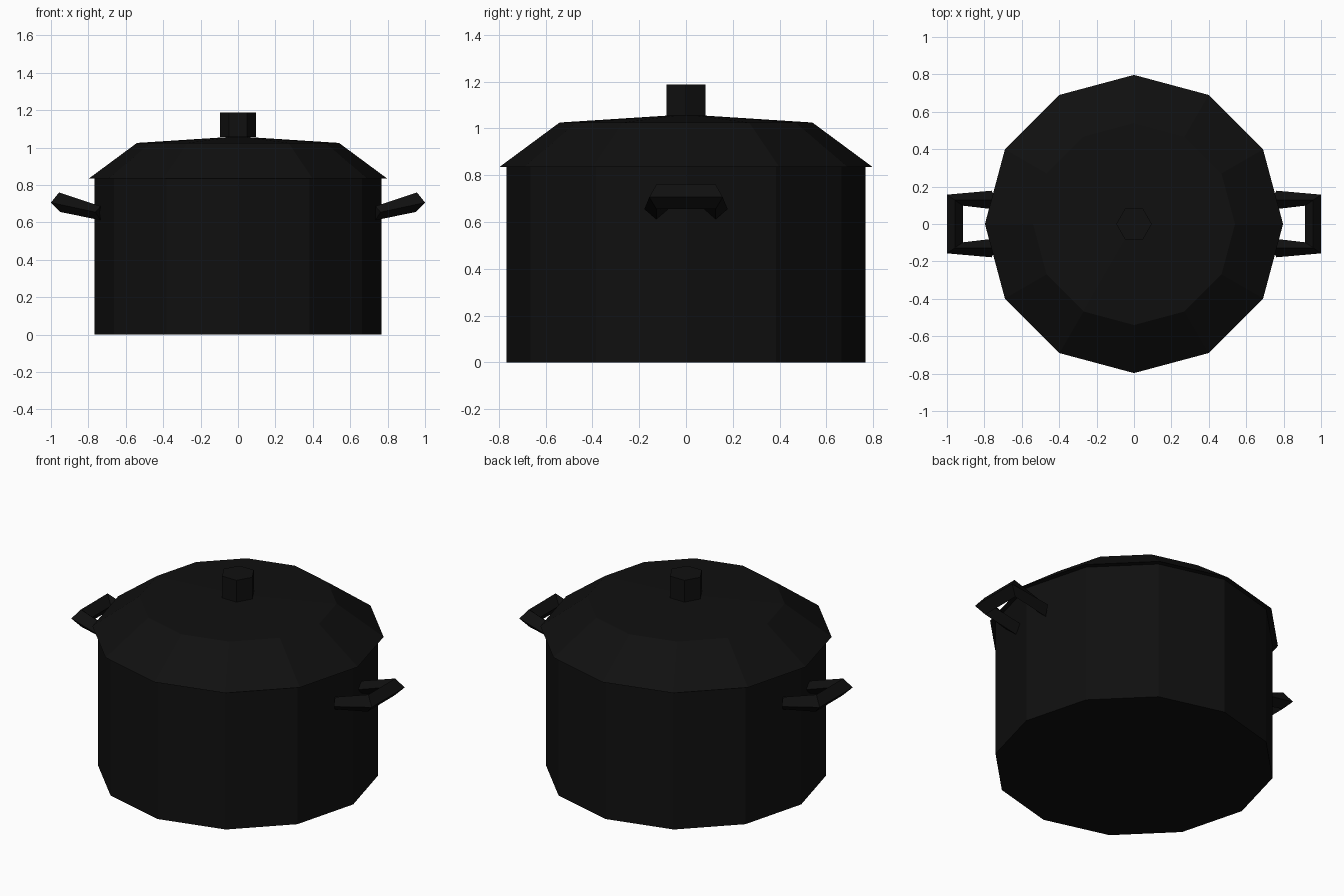
import bpy, math

if "Cube" in bpy.data.objects:
    bpy.data.objects.remove(bpy.data.objects["Cube"])

black = bpy.data.materials.new("near black enamel")
black.diffuse_color = (0.005, 0.005, 0.005, 1)
black.use_nodes = True
black.node_tree.nodes["Principled BSDF"].inputs["Base Color"].default_value = black.diffuse_color


def make(name, verts, faces):
    mesh = bpy.data.meshes.new(name)
    mesh.from_pydata(verts, [], faces)
    mesh.materials.append(black)
    mesh.update()
    obj = bpy.data.objects.new(name, mesh)
    bpy.context.collection.objects.link(obj)
    return obj


def lathe(name, profile, sides):
    """Faceted turned part; profile is (radius, z) from bottom to top."""
    verts, faces = [], []
    for r, z in profile:
        for i in range(sides):
            a = math.tau * i / sides
            verts.append((r * math.cos(a), r * math.sin(a), z))
    for k in range(len(profile) - 1):
        for i in range(sides):
            j = (i + 1) % sides
            faces.append((k * sides + i, k * sides + j,
                          (k + 1) * sides + j, (k + 1) * sides + i))
    top = (len(profile) - 1) * sides
    faces.append(tuple(reversed(range(sides))))
    faces.append(tuple(range(top, top + sides)))
    return make(name, verts, faces)


# Pot, lid and hexagonal knob
lathe("pot_body", [(0.767, 0), (0.767, 0.836)], 12)
lathe("lid", [(0.797, 0.835), (0.54, 1.025), (0.01, 1.059)], 12)
lathe("lid_knob", [(0.095, 1.056), (0.095, 1.187)], 6)

# Side handles: diamond section swept round a U with mitred corners
arm_end = [(0.762, 0.178, 0.655), (0.735, 0.127, 0.686),
           (0.735, 0.077, 0.652), (0.735, 0.127, 0.612)]
corner = [(1.0, 0.157, 0.706), (0.957, 0.127, 0.76),
          (0.915, 0.098, 0.706), (0.952, 0.127, 0.656)]


def flip_y(ring):
    return [(x, -y, z) for x, y, z in ring]


def handle(name, side):
    rings = [arm_end, corner, flip_y(corner), flip_y(arm_end)]
    verts = [(side * x, side * y, z) for ring in rings for x, y, z in ring]
    faces = [(0, 1, 2, 3), (15, 14, 13, 12)]
    for k in range(3):
        for i in range(4):
            j = (i + 1) % 4
            faces.append((k * 4 + j, k * 4 + i, k * 4 + 4 + i, k * 4 + 4 + j))
    make(name, verts, faces)


handle("right_handle", 1)
handle("left_handle", -1)
